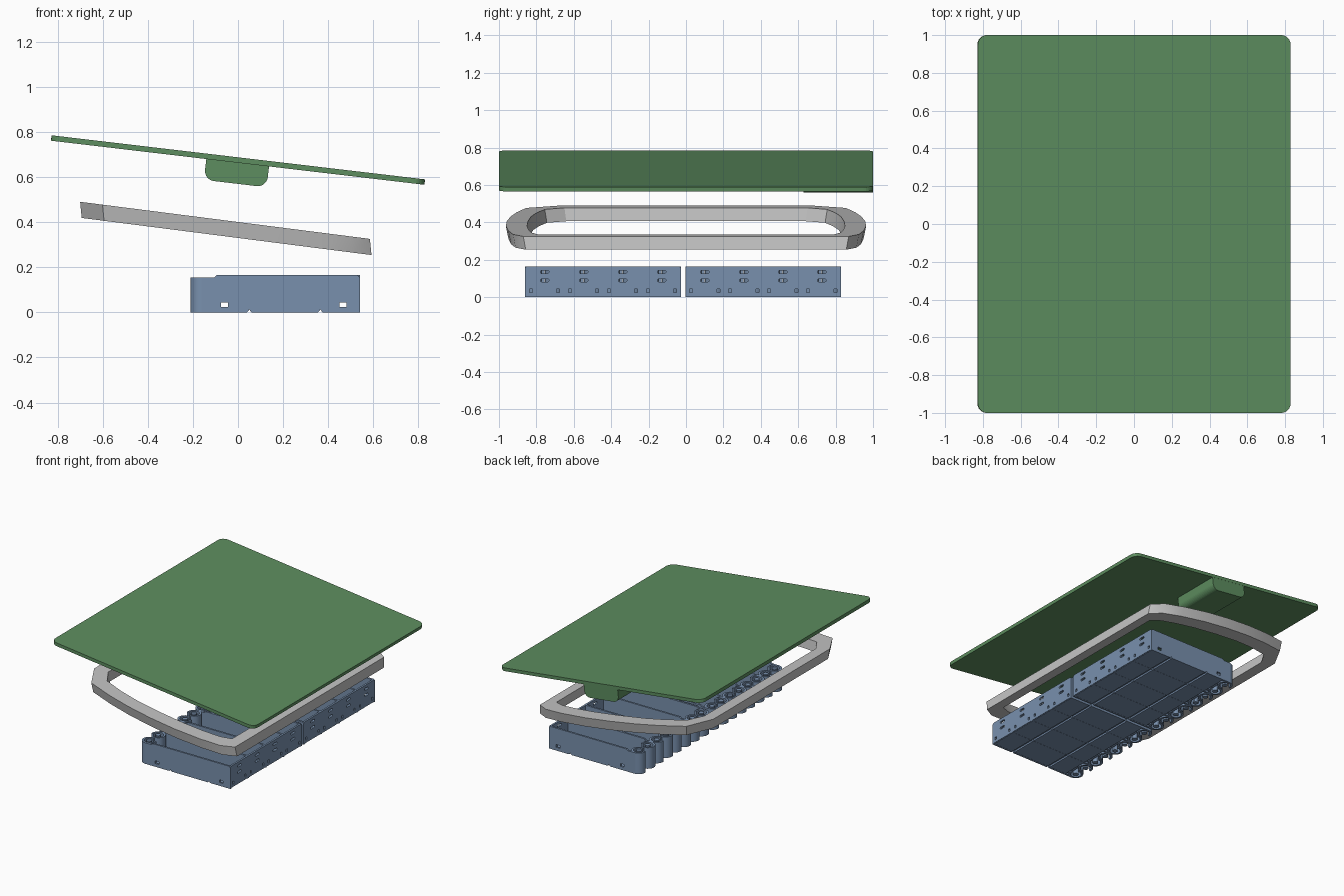
import bpy, bmesh
from math import atan, cos, sin, pi, radians
from mathutils import Matrix

cube = bpy.data.objects.get("Cube")
if cube:
    bpy.data.objects.remove(cube, do_unlink=True)


def material(name, rgb):
    m = bpy.data.materials.new(name)
    m.use_nodes = True
    m.diffuse_color = (*rgb, 1)
    m.node_tree.nodes["Principled BSDF"].inputs["Base Color"].default_value = (*rgb, 1)
    return m


GREEN = material("panel green", (0.11, 0.27, 0.115))
GREY = material("frame grey", (0.55, 0.55, 0.55))
BLUE = material("tray blue", (0.19, 0.28, 0.42))

# Frames that turn a flat outline into a plan, a side wall (x, z) or an end wall (y, z)
PLAN = Matrix.Identity(4)
SIDE = Matrix.Rotation(pi / 2, 4, 'X')
END = Matrix(((0, 0, 1, 0), (1, 0, 0, 0), (0, 1, 0, 0), (0, 0, 0, 1)))


def prism(name, loops, thick, mat, frame=PLAN, smooth=False):
    """Extrude an outline, with further loops as holes, evenly about its plane."""
    cu = bpy.data.curves.new(name, 'CURVE')
    cu.dimensions, cu.fill_mode, cu.extrude = '2D', 'BOTH', thick / 2
    for loop in loops:
        s = cu.splines.new('POLY')
        s.points.add(len(loop) - 1)
        for p, (a, b) in zip(s.points, loop):
            p.co = (a, b, 0, 1)
        s.use_cyclic_u = True
    temp = bpy.data.objects.new(name, cu)
    bpy.context.collection.objects.link(temp)
    dg = bpy.context.evaluated_depsgraph_get()
    me = bpy.data.meshes.new_from_object(temp.evaluated_get(dg))
    bpy.data.objects.remove(temp, do_unlink=True)
    bm = bmesh.new()
    bm.from_mesh(me)
    bmesh.ops.remove_doubles(bm, verts=bm.verts, dist=1e-5)
    bmesh.ops.recalc_face_normals(bm, faces=bm.faces)
    for f in bm.faces:
        f.smooth = False
    bm.to_mesh(me)
    bm.free()
    me.materials.clear()
    me.materials.append(mat)
    ob = bpy.data.objects.new(name, me)
    ob.matrix_world = frame
    bpy.context.collection.objects.link(ob)
    if smooth:
        bpy.ops.object.select_all(action='DESELECT')
        ob.select_set(True)
        bpy.context.view_layer.objects.active = ob
        bpy.ops.object.shade_smooth_by_angle(angle=radians(25))
    return ob


def arc(cx, cy, r, a0, a1, n):
    return [(cx + r * cos(radians(a0 + (a1 - a0) * i / n)),
             cy + r * sin(radians(a0 + (a1 - a0) * i / n))) for i in range(n + 1)]


def rect(cx, cy, w, h):
    return [(cx + i * w / 2, cy + j * h / 2) for i, j in ((-1, -1), (1, -1), (1, 1), (-1, 1))]


def rounded(w, h, r, n=6):
    pts = []
    for k, (i, j) in enumerate(((1, 1), (-1, 1), (-1, -1), (1, -1))):
        pts += arc(i * (w / 2 - r), j * (h / 2 - r), r, 90 * k, 90 * k + 90, n)
    return pts


def slot(cx, cy, w, h):
    return [(cx + a, cy + b) for a, b in rounded(w, h, h * 0.49, 3)]


def tilted(z, slope):
    return Matrix.Translation((0, 0, z)) @ Matrix.Rotation(atan(slope), 4, 'Y')


# Sloping top panel and the round-bottomed block under its back edge
tilt = tilted(0.675, 0.118)
prism("top_panel", [rounded(1.667, 2, 0.05)], 0.024, GREEN, tilt)
block = ([(0.14, -0.005), (-0.14, -0.005)] + arc(-0.095, -0.06, 0.045, 180, 270, 8)
         + arc(0.095, -0.06, 0.045, 270, 360, 8))
prism("panel_block", [block], 0.37, GREEN,
      tilt @ Matrix.Translation((0, 0.814, 0)) @ SIDE)

# Sloping ring frame: half outlines mirrored across y
outer = [(0.585, 0.87), (0.5, 0.925), (0.35, 0.95), (0.15, 0.963), (-0.05, 0.958),
         (-0.25, 0.938), (-0.43, 0.905), (-0.61, 0.855), (-0.71, 0.68)]
inner = [(0.505, 0.79), (0.43, 0.825), (0.3, 0.842), (0.15, 0.85), (-0.05, 0.845),
         (-0.25, 0.828), (-0.4, 0.8), (-0.55, 0.755), (-0.615, 0.65)]


def mirrored(half):
    return half + [(x, -y) for x, y in reversed(half)]


ring = prism("ring_frame", [mirrored(outer), mirrored(inner)], 0.07, GREY,
             tilted(0.365, 0.128), smooth=True)
for v in ring.data.vertices:
    if v.co.z < 0:
        v.co.x += 0.016
        v.co.y *= 0.985

# Two trays, each of four lanes
PITCH = 0.2085
WALL = 0.014


def lane_wall(name, y):
    outline = [(-0.16, 0), (0.04, 0), (0.05, 0.012), (0.06, 0),
               (0.355, 0), (0.365, 0.012), (0.375, 0), (0.54, 0),
               (0.54, 0.155), (0.53, 0.165), (-0.095, 0.165), (-0.105, 0.155), (-0.16, 0.155)]
    holes = [rect(x, 0.034, 0.032, 0.02) for x in (-0.06, 0.465)]
    prism(name, [outline] + holes, WALL, BLUE, Matrix.Translation((0, y, 0)) @ SIDE)


def curl(name, y, turn):
    """Open rolled strip standing at the lane mouth."""
    a0, a1 = turn + 35, turn + 325
    strip = arc(-0.159, y, 0.051, a0, a1, 20) + arc(-0.159, y, 0.036, a1, a0, 20)
    prism(name, [strip], 0.155, BLUE, Matrix.Translation((0, 0, 0.0775)), smooth=True)
    prism(name + "_core", [arc(-0.159, y, 0.019, 0, 345, 11)], 0.155, BLUE,
          Matrix.Translation((0, 0, 0.0775)), smooth=True)


for side, y0 in (("front", -0.86), ("back", -0.004)):
    length = 4 * PITCH
    mid = y0 + length / 2
    centres = [y0 + (i + 0.5) * PITCH for i in range(4)]

    # Rear wall with paired slots and small square holes
    holes = []
    for c in centres:
        holes += [slot(c, z, 0.046, 0.016) for z in (0.09, 0.135)]
        holes += [rect(c + d, 0.034, 0.016, 0.02) for d in (-0.0725, 0.0725)]
    face = [(y0, 0.004), (y0 + length, 0.004), (y0 + length, 0.155),
            (y0 + length - 0.01, 0.165), (y0 + 0.01, 0.165), (y0, 0.155)]
    prism(side + "_tray_rear_wall", [face] + holes, WALL, BLUE,
          Matrix.Translation((0.533, 0, 0)) @ END)

    # Floor with grooved tiles beneath
    prism(side + "_tray_floor", [rect(0.2, mid, 0.66, length - 0.004)], 0.006, BLUE,
          Matrix.Translation((0, 0, 0.016)))
    for c in centres:
        for xa, xb in ((-0.1, 0.04), (0.06, 0.355), (0.375, 0.535)):
            prism(side + "_floor_tile", [rect((xa + xb) / 2, c, xb - xa, PITCH - 0.014)],
                  0.013, BLUE, Matrix.Translation((0, 0, 0.0075)))

    # Walls between lanes, end walls flush with the tray
    for i in range(5):
        shift = WALL / 2 if i == 0 else -WALL / 2 if i == 4 else 0
        lane_wall(side + "_tray_lane_wall", y0 + i * PITCH + shift)
    for c in centres:
        curl(side + "_tray_left_curl", c + PITCH / 4, 225)
        curl(side + "_tray_right_curl", c - PITCH / 4, 45)
